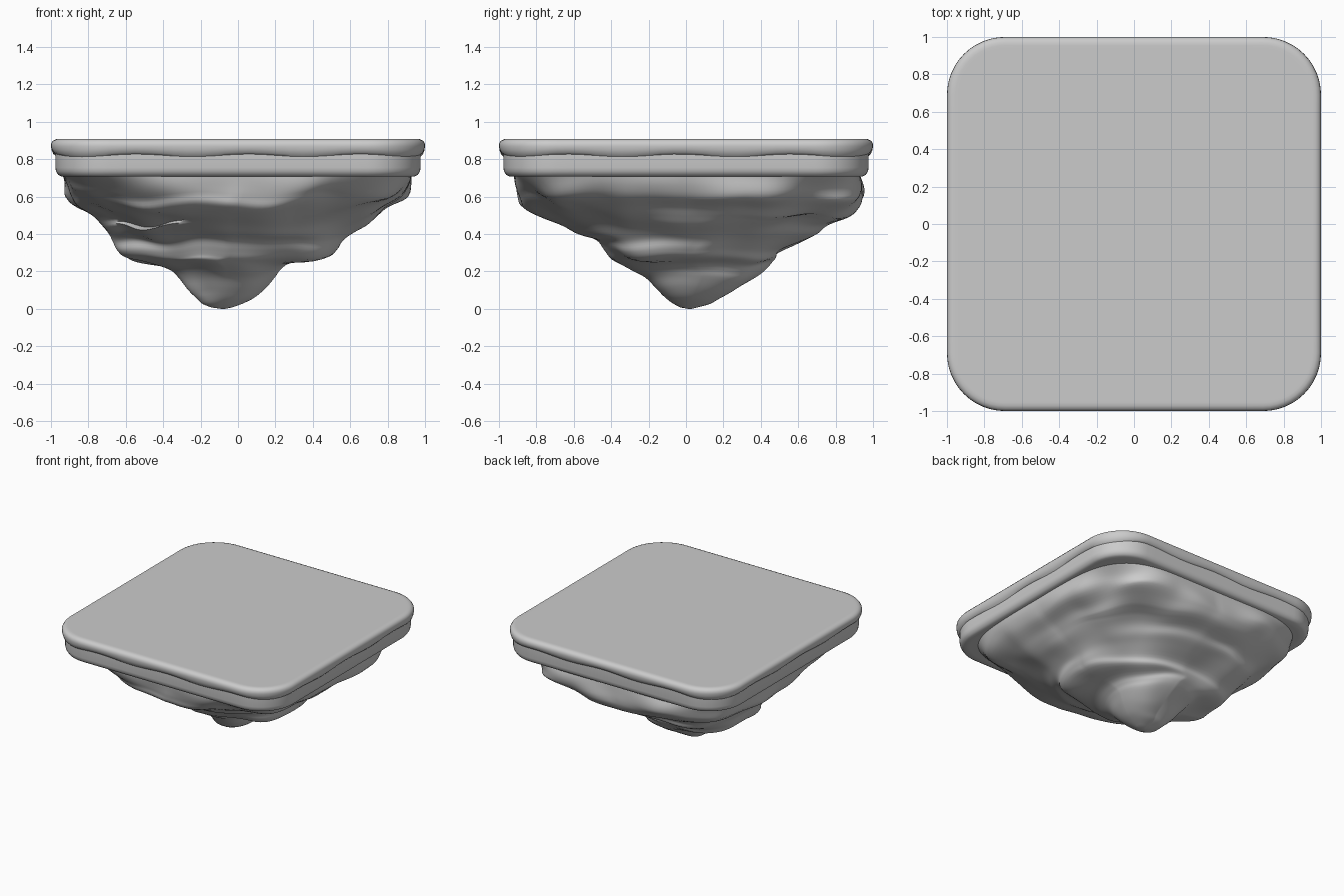
import bpy, bmesh, math
from mathutils import Vector, noise

if "Cube" in bpy.data.objects:
    bpy.data.objects.remove(bpy.data.objects["Cube"])


def outline(half, radius, side=20, arc=12):
    """Rounded square, counter-clockwise."""
    pts, c = [], half - radius
    for q in range(4):
        a0 = q * math.pi / 2
        ca, sa = math.cos(a0), math.sin(a0)
        local = [(half, -c + 2 * c * i / side) for i in range(side)]
        local += [(c + radius * math.cos(t), c + radius * math.sin(t))
                  for t in (math.pi / 2 * i / arc for i in range(arc))]
        pts += [(x * ca - y * sa, x * sa + y * ca) for x, y in local]
    return pts


def loft(name, rings, angle=40):
    """Skin a stack of equal-length rings, listed from bottom to top, and cap both ends."""
    bm = bmesh.new()
    vs = [[bm.verts.new(p) for p in ring] for ring in rings]
    n = len(vs[0])
    for a, b in zip(vs, vs[1:]):
        for i in range(n):
            j = (i + 1) % n
            bm.faces.new((a[i], a[j], b[j], b[i]))
    bm.faces.new(vs[0][::-1])
    bm.faces.new(vs[-1])
    me = bpy.data.meshes.new(name)
    bm.to_mesh(me)
    bm.free()
    ob = bpy.data.objects.new(name, me)
    bpy.context.collection.objects.link(ob)
    bpy.context.view_layer.objects.active = ob
    ob.select_set(True)
    bpy.ops.object.shade_smooth_by_angle(angle=math.radians(angle))
    ob.select_set(False)
    return ob


def slab(name, profile, wave=0.0):
    """Rounded slab from (half width, z, wave weight) steps."""
    rings = []
    for half, z, w in profile:
        rings.append([(x, y, z + w * wave * (math.sin(10.5 * x + 1) + math.sin(10.5 * y + 2)))
                      for x, y in outline(half, half - 0.69)])
    return loft(name, rings)


# Turf layer with wavy lower lip
slab("turf_top", [(0.95, 0.825, 1), (0.975, 0.825, 1), (0.988, 0.835, .8), (0.997, 0.853, .4),
                  (1.0, 0.87, 0), (0.998, 0.887, 0), (0.988, 0.9, 0), (0.972, 0.907, 0),
                  (0.955, 0.908, 0), (0.94, 0.908, 0)], wave=0.007)

# Soil layer
slab("soil_layer", [(0.90, 0.708, 0), (0.945, 0.708, 0), (0.962, 0.717, 0), (0.973, 0.735, 0),
                    (0.977, 0.755, 0), (0.977, 0.845, 0)])

# Rock underside: z, left, right, front, back extents
LEVELS = [
    (0.008, -.14, -.03, -.03, .06), (0.03, -.19, .03, -.07, .13),
    (0.06, -.22, .09, -.11, .18), (0.11, -.27, .15, -.16, .27),
    (0.17, -.32, .20, -.22, .38), (0.21, -.37, .23, -.30, .43),
    (0.245, -.50, .29, -.38, .46), (0.27, -.60, .47, -.41, .48),
    (0.31, -.645, .525, -.44, .50), (0.36, -.67, .56, -.48, .61),
    (0.40, -.69, .61, -.58, .70), (0.45, -.73, .69, -.66, .76),
    (0.50, -.78, .74, -.78, .88), (0.55, -.86, .79, -.88, .92),
    (0.60, -.89, .87, -.90, .93), (0.66, -.91, .91, -.91, .93),
    (0.72, -.94, .93, -.92, .93)]
POWER = (2.2, 2.2, 2.2, 2.2, 2.1, 2.0, 2.0, 2.0, 2.0, 2.0, 2.1, 2.2, 2.5, 2.9, 3.4, 4.2, 5.0)
LEVELS = [l + (p,) for l, p in zip(LEVELS, POWER)]
# Quadrant fullness: back right, back left, front left, front right
FULL = (0, 1.0, -.65, .25)


def rock_ring(level, n=160):
    z, xl, xr, yf, yb, power = level
    cx, cy = (xl + xr) / 2, (yf + yb) / 2
    hx, hy = (xr - xl) / 2, (yb - yf) / 2
    fade = min(1, max(0, (0.72 - z) / 0.12)) * min(1, z / 0.1)
    ring = []
    for i in range(n):
        t = 2 * math.pi * i / n
        c, s = math.cos(t), math.sin(t)
        diag = abs(math.sin(2 * t))
        q = int(4 * i / n)
        full = FULL[q]
        if q == 0 and z < 0.5:
            full = -.35          # hollow below the back right corner
        if q == 2 and z > 0.45:
            full = -1.0          # front left corner recedes
        p = power + fade * diag * full
        r = (abs(c) ** p + abs(s) ** p) ** (-1 / p)
        x, y = cx + hx * r * c, cy + hy * r * s
        k = 1 + fade * diag * 0.12 * noise.noise(Vector((x * 2.6, y * 2.6, z * 5 + 3)))
        dz = fade * 0.045 * noise.noise(Vector((x * 3 + 7, y * 3, 1)))
        ring.append((cx + (x - cx) * k, cy + (y - cy) * k, max(0, z + dz * (.3 + .7 * diag))))
    return ring


# Smooth interpolation between the measured levels
fine = []
for i in range(len(LEVELS) - 1):
    p0, p1, p2, p3 = (LEVELS[min(max(i + d, 0), len(LEVELS) - 1)] for d in (-1, 0, 1, 2))
    for u in (0, .25, .5, .75):
        fine.append(tuple(b + .5 * u * (c - a + u * (2 * a - 5 * b + 4 * c - d + u * (3 * (b - c) + d - a)))
                          for a, b, c, d in zip(p0, p1, p2, p3)))
fine.append(LEVELS[-1])
tip = (0, -.09, -.07, .01, .03, 2.0)
loft("rock_underside", [rock_ring(l) for l in [tip] + fine], angle=80)
